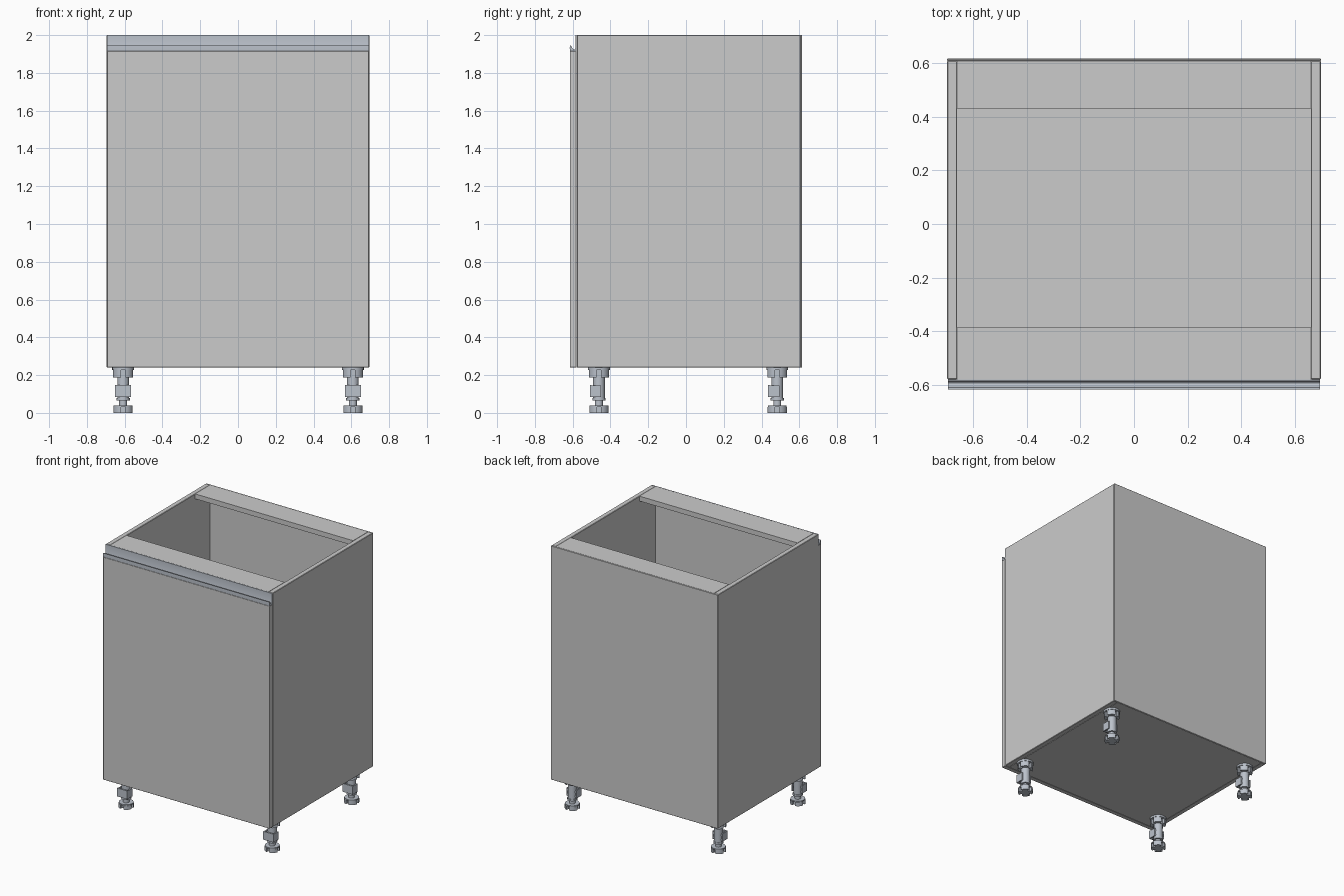
import bpy, bmesh, math
from mathutils import Vector

if "Cube" in bpy.data.objects:
    bpy.data.objects.remove(bpy.data.objects["Cube"])

W = 0.695            # half width
T = 0.037            # panel thickness
Z0, Z1 = 0.24, 2.0   # carcass bottom and top
FRONT, BACK = -0.578, 0.615

metal = bpy.data.materials.new("blue_grey")
metal.diffuse_color = (0.50, 0.54, 0.60, 1)
metal.use_nodes = True
metal.node_tree.nodes["Principled BSDF"].inputs["Base Color"].default_value = metal.diffuse_color


def finish(name, bm, mat=None, bevel=0.0, smooth=False):
    bmesh.ops.recalc_face_normals(bm, faces=bm.faces)
    me = bpy.data.meshes.new(name)
    bm.to_mesh(me)
    bm.free()
    ob = bpy.data.objects.new(name, me)
    bpy.context.collection.objects.link(ob)
    if mat:
        me.materials.append(mat)
    if bevel:
        m = ob.modifiers.new("edge", 'BEVEL')
        m.width, m.segments = bevel, 1
    if smooth:
        bpy.ops.object.select_all(action='DESELECT')
        ob.select_set(True)
        bpy.context.view_layer.objects.active = ob
        bpy.ops.object.shade_smooth_by_angle(angle=math.radians(35))
    return ob


def add_box(bm, x0, x1, y0, y1, z0, z1):
    vs = bmesh.ops.create_cube(bm, size=1)["verts"]
    for v in vs:
        v.co = Vector(((x0 + x1) / 2 + v.co.x * (x1 - x0),
                       (y0 + y1) / 2 + v.co.y * (y1 - y0),
                       (z0 + z1) / 2 + v.co.z * (z1 - z0)))


def panel(name, *dims, bevel=0.003):
    bm = bmesh.new()
    add_box(bm, *dims)
    return finish(name, bm, bevel=bevel)


def add_prism(bm, pts, offset):
    f = bm.faces.new([bm.verts.new(p) for p in pts])
    ext = bmesh.ops.extrude_face_region(bm, geom=[f])
    bm.faces.new([bm.verts.new(p) for p in pts]) if not f.is_valid else None
    bmesh.ops.translate(bm, vec=offset,
                        verts=[g for g in ext["geom"] if isinstance(g, bmesh.types.BMVert)])


def add_cylinder(bm, r, z0, z1, n=24):
    add_prism(bm, [(r * math.cos(2 * math.pi * i / n), r * math.sin(2 * math.pi * i / n), z0)
                   for i in range(n)], (0, 0, z1 - z0))


def add_notched_disc(bm, r, inner, z0, z1, notches=4, half=0.22):
    # round outline with evenly spaced slots cut into its rim
    pts = []
    step = 2 * math.pi / notches
    for k in range(notches):
        c = k * step - math.pi / 2
        w = half * r / inner
        pts += [(inner, c - w), (inner, c + w)]
        pts += [(r, c + half + (step - 2 * half) * j / 6) for j in range(7)]
    add_prism(bm, [(a * math.cos(t), a * math.sin(t), z0) for a, t in pts], (0, 0, z1 - z0))


# Carcass panels
BACK_IN = BACK - 0.008
panel("left_side", -W, -W + T, FRONT, BACK_IN, Z0, Z1)
panel("right_side", W - T, W, FRONT, BACK_IN, Z0, Z1)
panel("bottom", -W + T, W - T, FRONT, BACK_IN, Z0, Z0 + T, bevel=0)
panel("front_rail", -W + T, W - T, FRONT, -0.386, Z1 - T, Z1, bevel=0)
panel("back_rail", -W + T, W - T, 0.43, BACK_IN, Z1 - T, Z1, bevel=0)
panel("back_panel", -W, W, BACK_IN, BACK, Z0, Z1, bevel=0.002)

# Door
panel("door", -W + 0.002, W - 0.002, -0.615, FRONT - 0.002, Z0, 1.916, bevel=0.002)

# Recessed grip rail on top of the door, J-shaped section in y, z
section = [(-0.579, 2.0), (-0.579, 1.916), (-0.615, 1.916), (-0.6155, 1.932), (-0.615, 1.945),
           (-0.609, 1.945), (-0.604, 1.935), (-0.598, 1.927), (-0.592, 1.923),
           (-0.587, 1.926), (-0.585, 1.932), (-0.585, 2.0)]
bm = bmesh.new()
add_prism(bm, [(-W + 0.002, y, z) for y, z in section], (2 * W - 0.004, 0, 0))
finish("grip_rail", bm, metal, smooth=True)


# Adjustable legs
def leg(name, x, y):
    bm = bmesh.new()
    add_notched_disc(bm, 0.052, 0.034, 0.0, 0.030)      # foot
    add_cylinder(bm, 0.050, 0.030, 0.038)
    add_cylinder(bm, 0.021, 0.038, 0.075)               # threaded stem
    add_cylinder(bm, 0.031, 0.065, 0.190)               # sleeve
    add_cylinder(bm, 0.035, 0.065, 0.078)
    add_notched_disc(bm, 0.054, 0.036, 0.188, 0.226)    # mounting flange
    add_cylinder(bm, 0.058, 0.226, Z0)
    add_box(bm, -0.042, 0.042, -0.048, -0.038, 0.085, 0.147)   # plinth clip
    add_box(bm, -0.042, 0.042, -0.038, 0.010, 0.125, 0.137)
    add_box(bm, -0.042, 0.042, -0.038, 0.010, 0.092, 0.102)
    for s in (-1, 1):
        add_box(bm, s * 0.038 - 0.004, s * 0.038 + 0.004, -0.038, 0.012, 0.085, 0.145)
    bmesh.ops.translate(bm, verts=bm.verts, vec=(x, y, 0))
    finish(name, bm, metal, smooth=True)


for side, x in (("left", -0.608), ("right", 0.608)):
    leg("front_%s_leg" % side, x, -0.461)
    leg("back_%s_leg" % side, x, 0.483)
